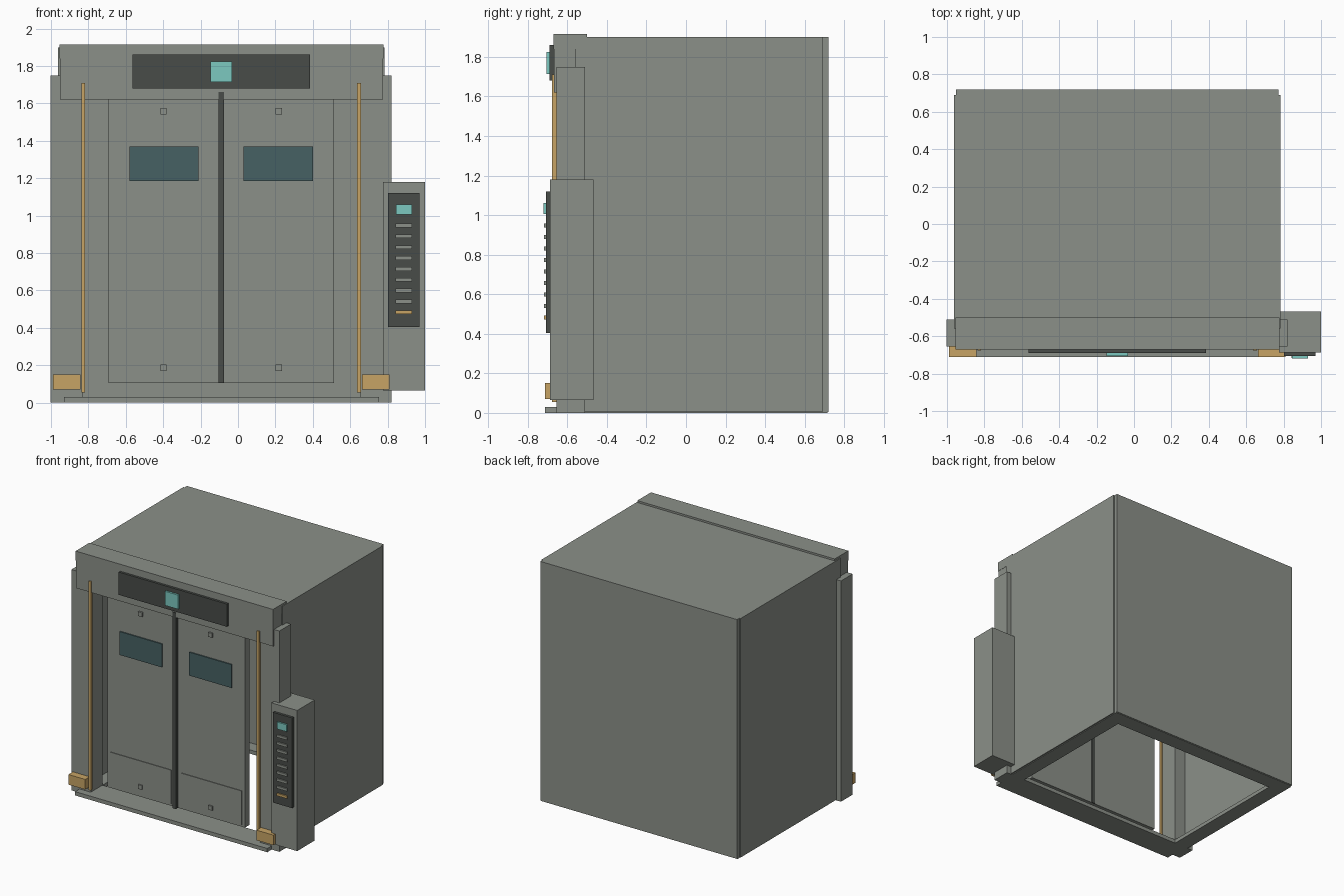
import bpy
import bmesh
from mathutils import Vector

cube = bpy.data.objects.get("Cube")
if cube:
    bpy.data.objects.remove(cube, do_unlink=True)


def material(name, r, g, b):
    m = bpy.data.materials.new(name)
    m.use_nodes = True
    m.diffuse_color = (r, g, b, 1)
    m.node_tree.nodes["Principled BSDF"].inputs["Base Color"].default_value = (r, g, b, 1)
    return m


STEEL = material("steel grey", 0.26, 0.28, 0.25)
DARK = material("dark grey", 0.065, 0.072, 0.065)
TEAL = material("display teal", 0.2, 0.58, 0.53)
BRASS = material("brass", 0.57, 0.37, 0.13)
GLASS = material("dark glass", 0.062, 0.12, 0.125)


def box(name, x, y, z, mat=STEEL):
    """Box spanning the (low, high) pairs x, y and z."""
    low, high = (Vector(v) for v in zip(x, y, z))
    bm = bmesh.new()
    bmesh.ops.create_cube(bm, size=1)
    bmesh.ops.scale(bm, vec=high - low, verts=bm.verts)
    bmesh.ops.translate(bm, vec=(low + high) / 2, verts=bm.verts)
    mesh = bpy.data.meshes.new(name)
    bm.to_mesh(mesh)
    bm.free()
    mesh.materials.append(mat)
    obj = bpy.data.objects.new(name, mesh)
    bpy.context.collection.objects.link(obj)
    return obj


CENTRE = -0.09   # middle of the car in x
LEFT, RIGHT = -0.962, 0.783


def pair(name, inner, outer, y, z, mat=STEEL):
    """Two boxes mirrored about the middle of the car."""
    box("left_" + name, (CENTRE + inner, CENTRE + outer), y, z, mat)
    box("right_" + name, (CENTRE - outer, CENTRE - inner), y, z, mat)


# Car shell, open below inside a narrow floor frame
for side, x in (("right", (LEFT, LEFT + 0.03)), ("left", (RIGHT - 0.03, RIGHT))):
    box(side + "_wall", x, (-0.56, 0.69), (0.005, 1.9))
box("back_wall", (-0.952, 0.773), (0.69, 0.72), (0.005, 1.9))
box("roof", (LEFT + 0.03, RIGHT - 0.03), (-0.56, 0.69), (1.87, 1.9))
box("floor_frame_back", (-0.952, 0.773), (0.59, 0.715), (0, 0.03))
box("floor_frame_front", (-0.952, 0.773), (-0.656, -0.51), (0, 0.03))
pair("floor_frame_side", 0.742, 0.862, (-0.51, 0.59), (0, 0.03))
box("door_sill", (-0.93, 0.755), (-0.712, -0.656), (0, 0.03))

# Door surround
pair("jamb", 0.742, 0.912, (-0.656, -0.51), (0, 1.75))
box("header", (-0.952, 0.775), (-0.667, -0.5), (1.62, 1.84))
box("header_cap", (-0.954, 0.777), (-0.671, -0.5), (1.84, 1.915))
pair("brass_trim", 0.727, 0.748, (-0.677, -0.655), (0.055, 1.71), BRASS)
pair("foot_block", 0.752, 0.899, (-0.712, -0.656), (0.07, 0.15), BRASS)

# Sliding doors with windows, kick plates and bolts
pair("door", 0.0, 0.602, (-0.645, -0.585), (0.105, 1.63))
pair("window", 0.12, 0.491, (-0.654, -0.645), (1.185, 1.37), GLASS)
pair("kick_plate", 0.042, 0.576, (-0.65, -0.645), (0.12, 0.39))
for label, z in (("upper", 1.557), ("lower", 0.187)):
    pair(label + "_bolt", 0.291, 0.324, (-0.66, -0.645), (z - 0.017, z + 0.017))
box("door_seam", (-0.105, -0.075), (-0.672, -0.58), (0.105, 1.66), DARK)

# Floor indicator
box("indicator_panel", (-0.563, 0.385), (-0.69, -0.66), (1.68, 1.86), DARK)
box("indicator_screen", (-0.146, -0.032), (-0.705, -0.69), (1.713, 1.825), TEAL)

# Call station
box("station_body", (0.775, 1.0), (-0.687, -0.468), (0.065, 1.18))
box("station_plate", (0.802, 0.97), (-0.707, -0.687), (0.405, 1.12), DARK)
box("station_screen", (0.845, 0.931), (-0.72, -0.707), (1.005, 1.06), TEAL)
for i in range(9):
    z = 0.483 + i * 0.058
    box(f"button_{i}", (0.841, 0.931), (-0.717, -0.707), (z - 0.01, z + 0.01),
        STEEL if i else BRASS)
